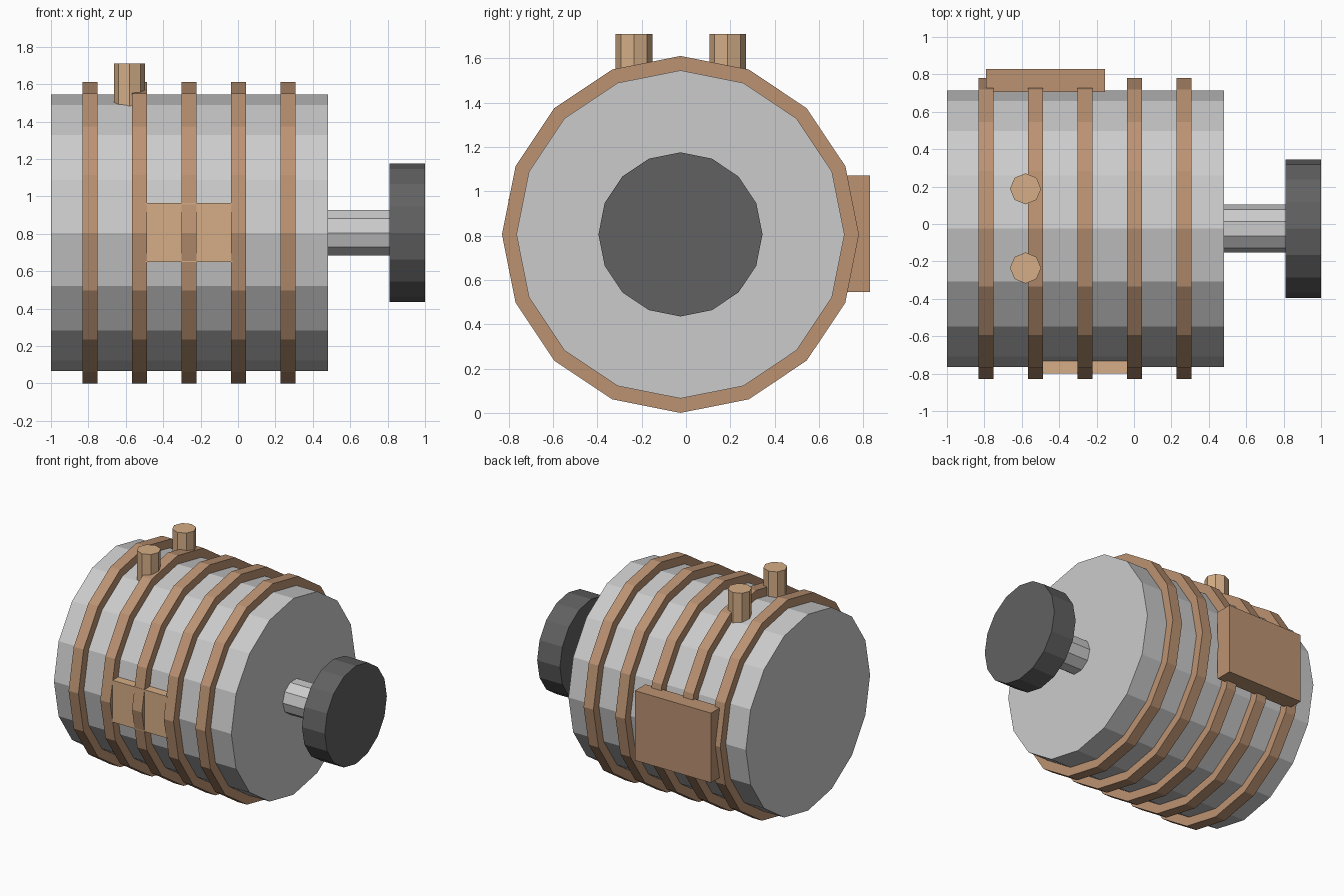
import bpy
import math

if "Cube" in bpy.data.objects:
    bpy.data.objects.remove(bpy.data.objects["Cube"])

AXIS_Y, AXIS_Z = -0.025, 0.805


def material(name, rgb):
    m = bpy.data.materials.new(name)
    m.diffuse_color = (*rgb, 1)
    m.use_nodes = True
    m.node_tree.nodes["Principled BSDF"].inputs["Base Color"].default_value = m.diffuse_color
    return m


copper = material("copper", (0.50, 0.29, 0.17))
brass = material("brass", (0.66, 0.42, 0.24))
dark = material("dark_rubber", (0.12, 0.12, 0.12))


def finish(name, mat):
    ob = bpy.context.object
    ob.name = name
    if mat:
        ob.data.materials.append(mat)
    return ob


def x_cylinder(name, x0, x1, radius, sides, mat=None, spin=0.0):
    """Cylinder along the motor axis."""
    bpy.ops.mesh.primitive_cylinder_add(
        vertices=sides, radius=radius, depth=x1 - x0,
        location=((x0 + x1) / 2, AXIS_Y, AXIS_Z),
        rotation=(spin, math.pi / 2, 0))
    ob = finish(name, mat)
    ob.rotation_mode = 'XYZ'
    return ob


def box(name, lo, hi, mat):
    bpy.ops.mesh.primitive_cube_add(
        size=1, location=[(a + b) / 2 for a, b in zip(lo, hi)])
    ob = finish(name, mat)
    ob.scale = [b - a for a, b in zip(lo, hi)]
    return ob


# Drum, drive shaft and pulley
x_cylinder("drum_body", -1.0, 0.48, 0.74, 16)
x_cylinder("drive_shaft", 0.47, 0.82, 0.128, 10)
x_cylinder("pulley", 0.81, 1.0, 0.37, 16, dark)

# Cooling bands around the drum
for i in range(5):
    c = -0.791 + i * 0.2645
    x_cylinder(f"band_{i + 1}", c - 0.041, c + 0.041, 0.805, 16, copper)

# Terminal posts on top
for i, y in enumerate((-0.235, 0.188)):
    bpy.ops.mesh.primitive_cylinder_add(
        vertices=8, radius=0.083, depth=0.30, location=(-0.58, y, 1.56))
    finish(f"terminal_post_{i + 1}", brass)

# Front plate between the bands and rear junction box
box("front_plate", (-0.495, -0.80, 0.65), (-0.03, -0.70, 0.965), brass)
box("junction_box", (-0.79, 0.705, 0.545), (-0.155, 0.83, 1.07), copper)
